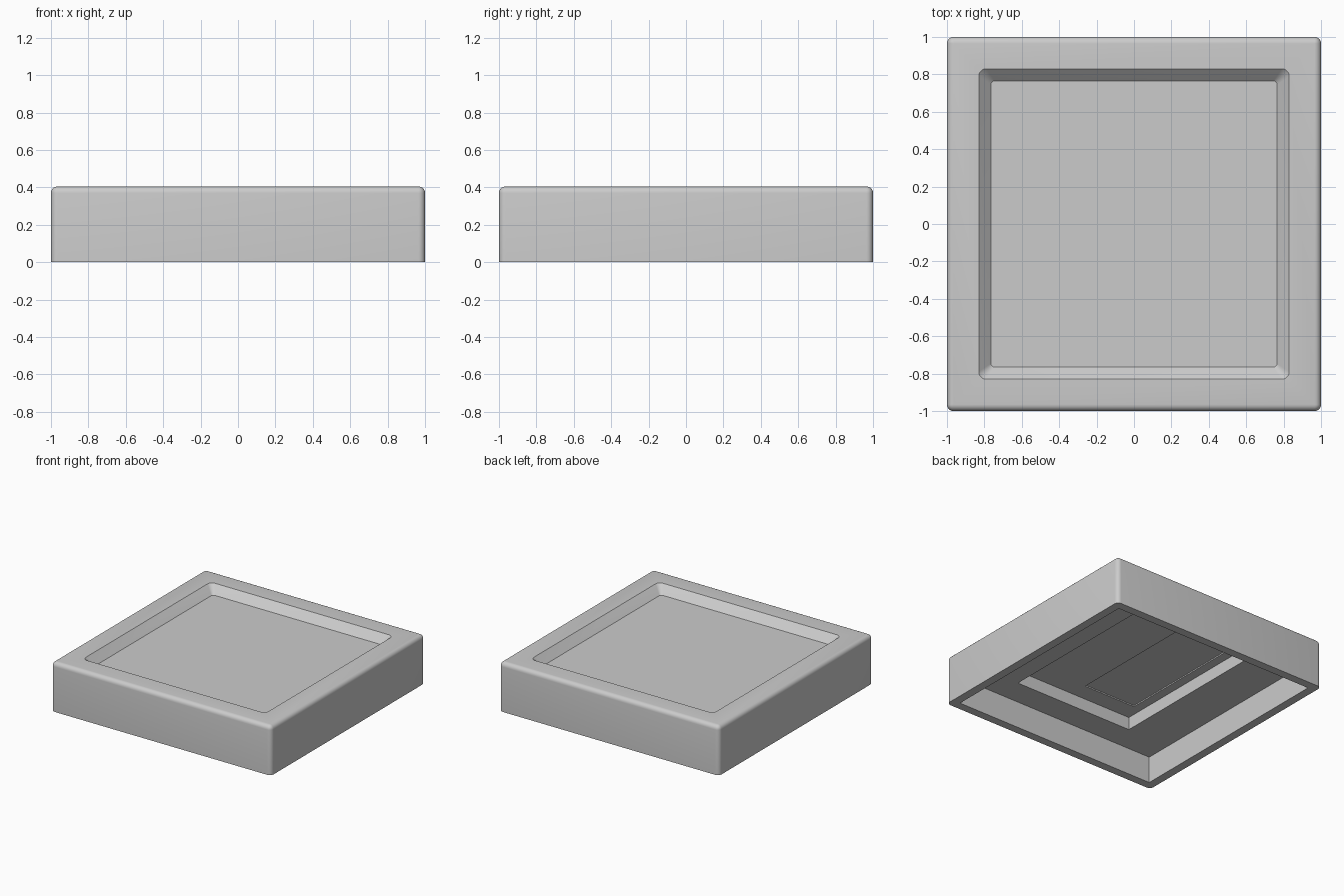
import bpy, bmesh, math

old = bpy.data.objects.get("Cube")
if old:
    bpy.data.objects.remove(old)

# Plain grey plastic
grey = bpy.data.materials.new("light grey")
grey.use_nodes = True
colour = (0.6, 0.6, 0.6, 1)
grey.diffuse_color = colour
grey.node_tree.nodes["Principled BSDF"].inputs["Base Color"].default_value = colour

HEIGHT = 0.405
BEVEL = 0.035
STEPS = 5


def ring(bm, hx, hy, radius, z, cx=0):
    """Rounded rectangle of vertices, counter-clockwise."""
    verts = []
    for quarter, (sx, sy) in enumerate([(1, 1), (-1, 1), (-1, -1), (1, -1)]):
        for i in range(STEPS + 1):
            a = (quarter + i / STEPS) * math.pi / 2
            verts.append(bm.verts.new((cx + sx * (hx - radius) + radius * math.cos(a),
                                       sy * (hy - radius) + radius * math.sin(a), z)))
    return verts


bm = bmesh.new()
rings = []

# Underside: shallow off-centre panel, inner recess, outer cavity
rings.append(ring(bm, 0.24, 0.56, 0, 0.335, -0.23))
rings.append(ring(bm, 0.24, 0.56, 0, 0.325, -0.23))
rings.append(ring(bm, 0.545, 0.71, 0, 0.325))
rings.append(ring(bm, 0.545, 0.71, 0, 0.22))
rings.append(ring(bm, 0.93, 0.93, 0, 0.22))
rings.append(ring(bm, 0.93, 0.93, 0, 0))

# Outer wall with a rounded top edge
rings.append(ring(bm, 1, 1, BEVEL, 0))
for i in range(STEPS + 1):
    a = i / STEPS * math.pi / 2
    half = 1 - BEVEL * (1 - math.cos(a))
    rings.append(ring(bm, half, half, max(BEVEL * math.cos(a), 0.0005),
                      HEIGHT - BEVEL * (1 - math.sin(a))))

# Sloped pocket in the top
rings.append(ring(bm, 0.83, 0.83, 0.04, HEIGHT))
rings.append(ring(bm, 0.765, 0.765, 0.02, 0.342))

# Join neighbouring rings and close both ends
for a, b in zip(rings, rings[1:]):
    for i in range(len(a)):
        j = (i + 1) % len(a)
        bm.faces.new((a[i], a[j], b[j], b[i]))
bm.faces.new(rings[0][::-1])
bm.faces.new(rings[-1])
bmesh.ops.remove_doubles(bm, verts=bm.verts[:], dist=0.001)
bmesh.ops.recalc_face_normals(bm, faces=bm.faces[:])

mesh = bpy.data.meshes.new("tray_body")
bm.to_mesh(mesh)
bm.free()
mesh.materials.append(grey)
tray = bpy.data.objects.new("tray_body", mesh)
bpy.context.collection.objects.link(tray)

bpy.context.view_layer.objects.active = tray
tray.select_set(True)
bpy.ops.object.shade_smooth_by_angle(angle=math.radians(30))
